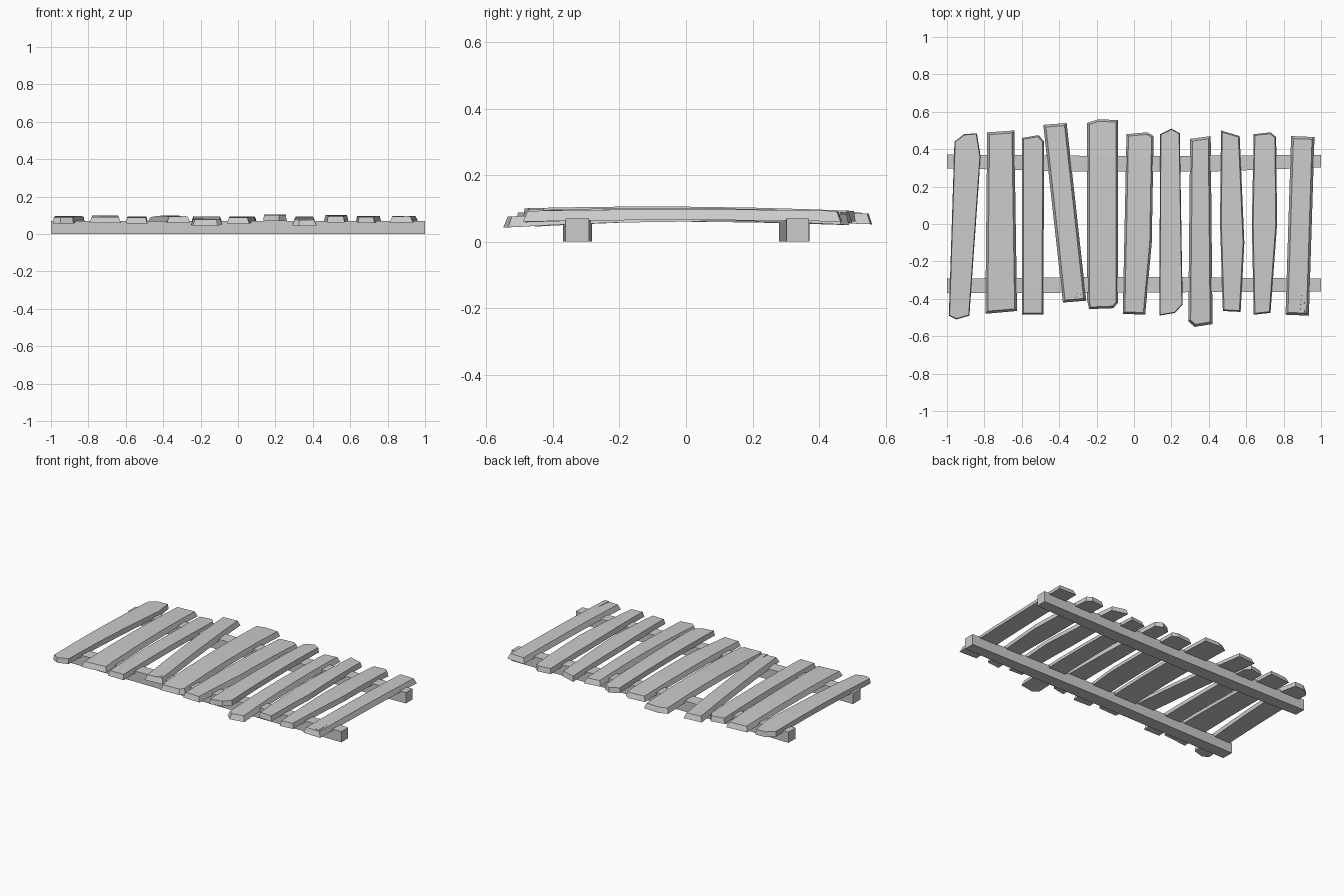
import bpy, bmesh
from mathutils import Vector

if "Cube" in bpy.data.objects:
    bpy.data.objects.remove(bpy.data.objects["Cube"])


def prism(name, outline, z, thick, inset=0.0, cuts=()):
    """Extruded outline with a smaller top, bent along y.
    z = underside height at the front end, the middle and the back end."""
    xs = [p[0] for p in outline]
    ys = [p[1] for p in outline]
    cy, half = (min(ys) + max(ys)) / 2, (max(ys) - min(ys)) / 2
    front = sorted(outline, key=lambda p: p[1])
    n = len(outline)

    def inward(i):
        # move each corner in along the two neighbouring edges' normals
        p = Vector(outline[i])
        a, b = Vector(outline[i - 1]), Vector(outline[(i + 1) % n])
        d1, d2 = (p - a).normalized(), (b - p).normalized()
        n1, n2 = Vector((d1.y, -d1.x)), Vector((d2.y, -d2.x))
        return p + (n1 + n2) * inset / (1 + n1.dot(n2))

    bm = bmesh.new()
    low = [bm.verts.new((x, y, 0)) for x, y in outline]
    top = [bm.verts.new((*inward(i), thick)) for i in range(n)]
    bm.faces.new(low)
    bm.faces.new(top[::-1])
    for i in range(n):
        j = (i + 1) % n
        bm.faces.new((low[i], top[i], top[j], low[j]))
    for c in cuts:
        bmesh.ops.bisect_plane(bm, geom=bm.verts[:] + bm.edges[:] + bm.faces[:],
                               plane_co=(0, c, 0), plane_no=(0, 1, 0))
    f, m, b = z
    for v in bm.verts:
        t = (v.co.y - cy) / half
        v.co.z += m + (b - f) / 2 * t + ((f + b) / 2 - m) * t * t
    bmesh.ops.recalc_face_normals(bm, faces=bm.faces[:])
    mesh = bpy.data.meshes.new(name)
    bm.to_mesh(mesh)
    bm.free()
    ob = bpy.data.objects.new(name, mesh)
    bpy.context.collection.objects.link(ob)
    return ob


def plank(i, z, inset, outline):
    prism(f"plank_{i}", outline, z, 0.032, inset, (-0.36, -0.2, 0, 0.2, 0.36))


# two support beams, slightly wider in the middle on the inner side
prism("back_beam", [(-1, 0.372), (0, 0.362), (1, 0.37), (1, 0.302), (0.4, 0.28),
                    (-0.3, 0.28), (-1, 0.298)], (0, 0, 0), 0.07)
prism("front_beam", [(-1, -0.292), (0, -0.282), (1, -0.292), (1, -0.362),
                     (0, -0.366), (-1, -0.37)], (0, 0, 0), 0.07)

# crooked planks, outlines clockwise from the back left corner
plank(1, (.055, .065, .055), .004,
      [(-.96, .44), (-.91, .48), (-.84, .485), (-.82, .36), (-.88, -.49), (-.95, -.51), (-.99, -.49)])
plank(2, (.058, .067, .055), .013,
      [(-.785, .49), (-.64, .50), (-.625, -.465), (-.795, -.48)])
plank(3, (.055, .06, .05), .008,
      [(-.60, .46), (-.51, .475), (-.48, .44), (-.485, -.485), (-.60, -.485)])
plank(4, (.06, .065, .055), .013,
      [(-.485, .53), (-.36, .54), (-.255, -.41), (-.38, -.42)])
plank(5, (.045, .062, .052), .011,
      [(-.25, .54), (-.19, .56), (-.085, .555), (-.085, -.42), (-.11, -.45), (-.24, -.455), (-.25, -.41)])
plank(6, (.055, .062, .05), .011,
      [(-.04, .48), (.07, .49), (.105, .47), (.095, -.1), (.06, -.485), (-.06, -.48)])
plank(7, (.068, .073, .06), .004,
      [(.14, .48), (.20, .51), (.245, .485), (.26, -.43), (.22, -.475), (.135, -.49)])
plank(8, (.042, .06, .05), .013,
      [(.30, .455), (.41, .47), (.42, -.535), (.325, -.55), (.29, -.52)])
plank(9, (.062, .069, .055), .007,
      [(.465, .50), (.565, .47), (.59, -.1), (.57, -.47), (.475, -.465), (.46, 0)])
plank(10, (.058, .065, .05), .007,
      [(.64, .48), (.73, .49), (.76, .465), (.765, 0), (.73, -.475), (.64, -.485), (.63, 0)])
plank(11, (.06, .065, .06), .013,
      [(.84, .47), (.965, .465), (.935, -.49), (.81, -.485)])

# splintered strips at the split plank ends
prism("splinter_right", [(.905, -.29), (.915, -.475), (.885, -.475)], (.085, .083, .08), .012, .002)
prism("splinter_left", [(-.30, -.33), (-.275, -.40), (-.31, -.405)], (.085, .083, .08), .012, .002)
